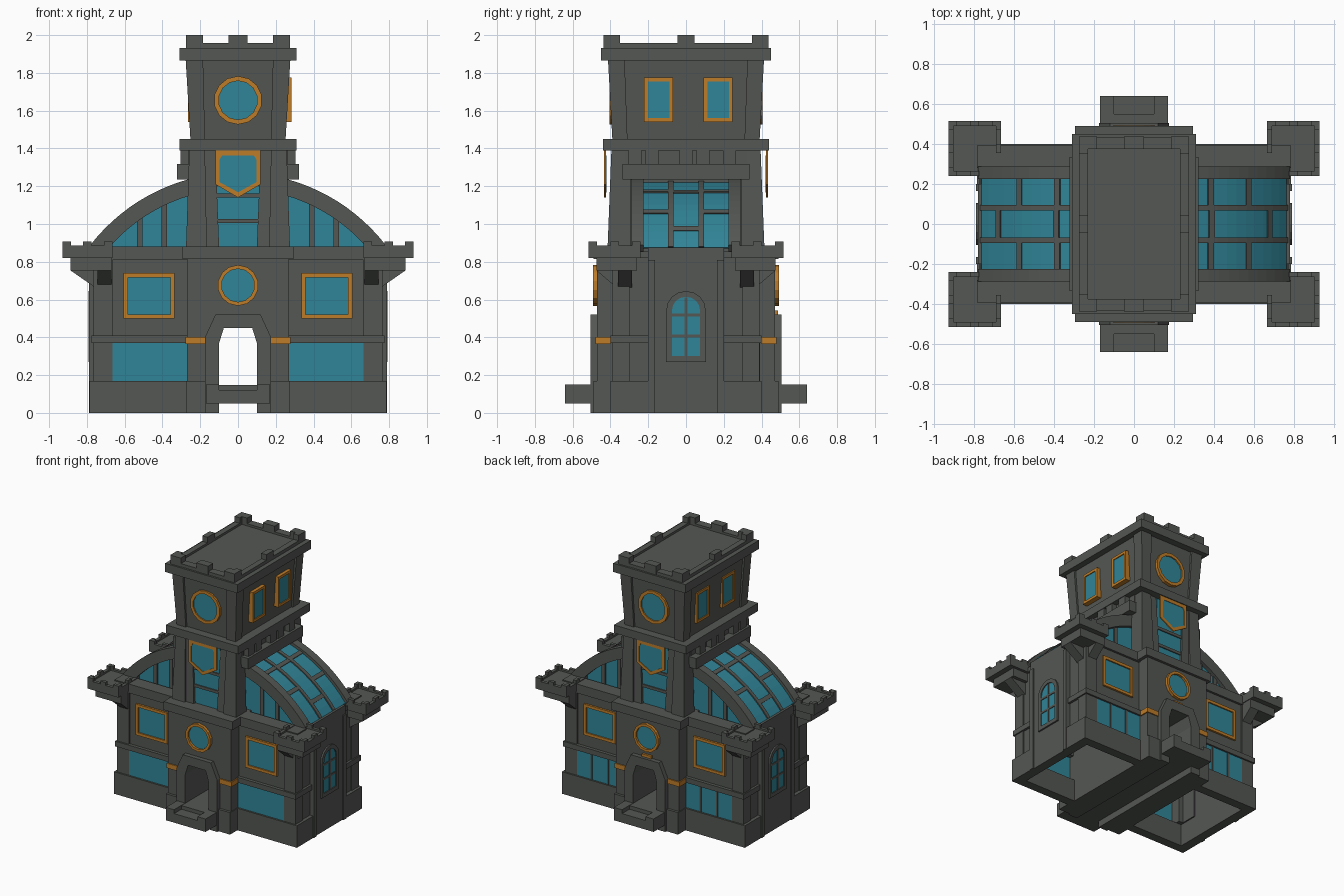
import bpy, bmesh, math

if "Cube" in bpy.data.objects:
    bpy.data.objects.remove(bpy.data.objects["Cube"])

def material(name, col):
    m = bpy.data.materials.new(name)
    m.diffuse_color = (*col, 1)
    m.use_nodes = True
    m.node_tree.nodes["Principled BSDF"].inputs["Base Color"].default_value = m.diffuse_color
    return m

STONE = material("grey stone", (0.088, 0.095, 0.087))
GLASS = material("teal glass", (0.03, 0.235, 0.315))
GOLD = material("amber trim", (0.51, 0.2, 0.022))


class Part:
    """One object built from simple solids; m lists the mirror axes."""
    def __init__(self, name, mat):
        self.name, self.mat, self.bm = name, mat, bmesh.new()

    def solid(self, pts, faces, m=""):
        for sx in ((1, -1) if "x" in m else (1,)):
            for sy in ((1, -1) if "y" in m else (1,)):
                v = [self.bm.verts.new((p[0] * sx, p[1] * sy, p[2])) for p in pts]
                for f in faces:
                    self.bm.faces.new([v[i] for i in f])

    def taper(self, b, t, z0, z1, m=""):
        pts = [(r[i], r[j], z) for r, z in ((b, z0), (t, z1)) for i, j in ((0, 2), (1, 2), (1, 3), (0, 3))]
        self.solid(pts, [(3, 2, 1, 0), (4, 5, 6, 7)] + [(i, (i + 1) % 4, (i + 1) % 4 + 4, i + 4) for i in range(4)], m)

    def box(self, x0, x1, y0, y1, z0, z1, m=""):
        self.taper((x0, x1, y0, y1), (x0, x1, y0, y1), z0, z1, m)

    @staticmethod
    def place(uv, d, axis):
        return [(u, d, v) if axis == "y" else (d, u, v) for u, v in uv]

    def plate(self, uv, d0, d1, axis="y", m=""):
        n = len(uv)
        pts = self.place(uv, d0, axis) + self.place(uv, d1, axis)
        self.solid(pts, [tuple(range(n)), tuple(range(2 * n - 1, n - 1, -1))] +
                   [(i, (i + 1) % n, (i + 1) % n + n, i + n) for i in range(n)], m)

    def band(self, outer, inner, d0, d1, axis="y", m="", closed=True):
        n = len(outer)
        pts = [p for uv in (outer, inner) for d in (d0, d1) for p in self.place(uv, d, axis)]
        faces = []
        for i in range(n if closed else n - 1):
            j = (i + 1) % n
            for a, b in ((0, 1), (1, 3), (3, 2), (2, 0)):
                faces.append((a * n + i, a * n + j, b * n + j, b * n + i))
        if not closed:
            faces += [(i, n + i, 3 * n + i, 2 * n + i) for i in (0, n - 1)]
        self.solid(pts, faces, m)

    def done(self):
        bmesh.ops.recalc_face_normals(self.bm, faces=self.bm.faces)
        me = bpy.data.meshes.new(self.name)
        self.bm.to_mesh(me)
        self.bm.free()
        me.materials.append(self.mat)
        bpy.context.collection.objects.link(bpy.data.objects.new(self.name, me))


def circle(r, z, n=14):
    return [(r * math.cos(2 * math.pi * (i + .5) / n), z + r * math.sin(2 * math.pi * (i + .5) / n)) for i in range(n)]

def rect(u0, u1, v0, v1):
    return [(u0, v0), (u1, v0), (u1, v1), (u0, v1)]

def arch(r, z0, z1, n=8):
    return [(-r, z0)] + [(-r * math.cos(math.pi * i / n), z1 + r * math.sin(math.pi * i / n)) for i in range(n + 1)] + [(r, z0)]

def arc(r, a0, a1, n=12):
    return [(r * math.cos(a0 + (a1 - a0) * i / n), .284 + r * math.sin(a0 + (a1 - a0) * i / n)) for i in range(n + 1)]

# central bay with open passage through it
p = Part("entrance_bay", STONE)
door = [(-.1, 0), (-.1, .37), (-.075, .45), (.075, .45), (.1, .37), (.1, 0)]
p.band([(-.27, 0), (-.27, .37), (-.27, .815), (.27, .815), (.27, .37), (.27, 0)], door, -.47, .47, closed=False)
p.band([(-.175, 0), (-.175, .4), (-.12, .52), (.12, .52), (.175, .4), (.175, 0)], door, .46, .505, m="y", closed=False)
p.box(.17, .275, .4, .49, 0, .17, "xy")
p.box(-.295, .295, -.49, .49, .815, .88)
p.done()

# entrance steps and passage floor
p = Part("entrance_steps", STONE)
p.box(-.1, .1, -.6, .6, .05, .12)
p.box(-.1, .1, -.55, .55, .12, .148)
p.box(.1, .17, .5, .64, .05, .15, "xy")
p.box(-.1, .1, .6, .64, .05, .12, "y")
p.done()

# hollow wings
p = Part("wing_walls", STONE)
p.box(.25, .785, .33, .4, 0, .17, "xy")
p.box(.665, .765, .3, .388, .17, .81, "xy")
p.box(.25, .775, .34, .4, .37, .41, "xy")
p.box(.25, .68, .33, .375, .41, .81, "xy")
p.box(.25, .785, .28, .392, .81, .88, "xy")
p.box(.71, .785, .18, .39, 0, .17, "xy")
p.box(.7, .757, .18, .38, .17, .82, "xy")
p.box(.71, .775, .18, .395, .37, .41, "xy")
p.box(.71, .78, -.2, .2, 0, .875, "x")
p.box(.77, .79, .165, .2, 0, .81, "xy")
p.box(.2, .77, -.36, .36, .82, .855, "x")
p.done()

p = Part("lower_windows", GLASS)
p.box(.27, .667, .378, .386, .17, .37, "xy")
p.done()
p = Part("rear_window_bars", STONE)
for x in (.39, .53):
    p.box(x, x + .015, .38, .392, .17, .37, "x")
p.done()

# framed windows on wings, bay and tower
trim, pane = Part("window_trim", GOLD), Part("window_panes", GLASS)
trim.band(rect(.335, .605, .5, .74), rect(.357, .583, .522, .718), .37, .39, m="xy")
pane.plate(rect(.355, .585, .52, .72), .375, .38, m="xy")
trim.band(circle(.108, .675), circle(.088, .675), .46, .492, m="y")
pane.plate(circle(.09, .675), .468, .475, m="y")
trim.band(circle(.128, 1.655), circle(.103, 1.655), .37, .405, m="y")
pane.plate(circle(.105, 1.655), .389, .396, m="y")
for y in (-.145, .17):
    for d in (.283, -.266):
        s = math.copysign(1, d)
        trim.band(rect(y - .077, y + .077, 1.54, 1.775), rect(y - .057, y + .057, 1.56, 1.755), d - .04 * s, d, "x")
        pane.plate(rect(y - .06, y + .06, 1.557, 1.758), d - .014 * s, d - .007 * s, "x")
shield_in = [(-.098, 1.34), (-.085, 1.362), (.085, 1.362), (.098, 1.34), (.098, 1.222), (0, 1.168), (-.098, 1.222)]
trim.band([(-.12, 1.36), (-.12, 1.388), (.12, 1.388), (.12, 1.36), (.12, 1.21), (0, 1.14), (-.12, 1.21)],
          shield_in, .423, .433, m="y")
pane.plate(shield_in, .422, .429, m="y")
trim.box(.175, .278, .4, .478, .365, .402, "xy")
trim.box(-.04, .04, .46, .486, .522, .542)
trim.done()
# tall tower glass and side arch glass
pane.box(-.11, .11, .372, .38, .88, 1.39, "y")
pane.plate(arch(.078, .3, .54), .778, .785, "x", "x")
pane.done()

# arched side window frame and bars
p = Part("side_arch_frame", STONE)
p.band(arch(.105, .27, .54), arch(.075, .3, .54), .77, .792, "x", "x")
p.box(.77, .79, -.008, .008, .3, .61, "x")
for z in (.4, .51):
    p.box(.77, .79, -.076, .076, z, z + .016, "x")
p.done()

# corner turrets: rimmed platforms with low merlons
p = Part("corner_turrets", STONE)
p.box(.665, .93, .24, .515, .82, .872, "xy")
for a, b, c, d in ((.665, .93, .24, .265), (.665, .93, .49, .515), (.665, .69, .265, .49), (.905, .93, .265, .49)):
    p.box(a, b, c, d, .86, .885, "xy")
for a, b in ((.665, .71), (.775, .82), (.885, .93)):
    p.box(a, b, .24, .265, .88, .908, "xy")
    p.box(a, b, .49, .515, .88, .908, "xy")
for a, b in ((.24, .285), (.355, .4), (.47, .515)):
    p.box(.665, .69, a, b, .88, .908, "xy")
    p.box(.905, .93, a, b, .88, .908, "xy")
p.box(.67, .888, .26, .475, .755, .82, "xy")
p.done()

# wedge brackets under the turrets, one per wall direction
p = Part("turret_brackets", STONE)
p.plate([(.74, .652), (.888, .755), (.888, .78), (.74, .78)], .285, .36, "y", "xy")
p.plate([(.355, .652), (.475, .755), (.475, .78), (.355, .78)], .67, .745, "x", "xy")
p.done()

# curved glass roof
A0, A1 = .66, 1.36
p = Part("vault_frame", STONE)
p.band(arc(.988, A0, A1), arc(.903, A0 - .02, A1), .225, .288, m="xy", closed=False)
p.band(arc(.975, A0, A1), arc(.945, A0, A1), .067, .095, m="xy", closed=False)
for x, y0, y1, m in ((.575, .09, .23, "xy"), (.385, .09, .23, "xy"), (.68, -.07, .07, "x"), (.39, -.07, .07, "x")):
    a = math.acos(x / .97)
    p.band(arc(.973, a - .016, a + .016, 1), arc(.945, a - .016, a + .016, 1), y0, y1, m=m, closed=False)
for x, z in ((.505, 1.06), (.375, 1.13)):
    p.box(x, x + .03, .235, .268, .86, z, "xy")
p.done()
p = Part("vault_glass", GLASS)
p.band(arc(.966, A0, A1), arc(.958, A0, A1), -.23, .23, m="x", closed=False)
p.plate(arc(.91, .69, A1) + [(.19, .86)], .25, .258, m="xy")
p.done()

# tower
p = Part("tower_lower", STONE)
p.box(-.24, .24, -.372, .372, .87, 1.4)
p.taper((.165, .275, .29, .415), (.175, .258, .29, .395), .88, 1.39, "xy")
p.taper((.1, .18, .3, .4), (.12, .18, .3, .385), .88, 1.39, "xy")
for z in (1.005, 1.14):
    p.box(-.11, .11, .37, .388, z, z + .022, "y")
p.box(.2, .322, -.335, .335, 1.235, 1.318, "x")
p.box(.2, .265, -.32, .32, 1.318, 1.39, "x")
for y in (-.27, -.18, 0, .09, .23):
    p.box(.22, .305, y - .035, y + .035, 1.31, 1.39, "x")
p.box(-.31, .31, -.44, .44, 1.388, 1.45)
p.done()

p = Part("tower_upper", STONE)
p.taper((-.24, .24, -.375, .375), (-.262, .262, -.397, .397), 1.45, 1.87)
p.taper((.175, .252, .31, .39), (.185, .277, .325, .413), 1.45, 1.87, "xy")
p.box(-.31, .31, -.45, .45, 1.865, 1.932)
p.done()

# battlements
p = Part("tower_battlements", STONE)
p.box(-.24, .24, -.39, .39, 1.93, 1.94)
p.box(.23, .275, -.435, .435, 1.93, 1.957, "x")
p.box(-.275, .275, .375, .435, 1.93, 1.957, "y")
p.box(.185, .275, .375, .437, 1.93, 2, "xy")
p.box(.23, .275, .35, .437, 1.93, 2, "xy")
p.box(-.05, .05, .375, .437, 1.93, 2, "y")
p.box(.23, .275, -.045, .045, 1.93, 2, "x")
p.done()
